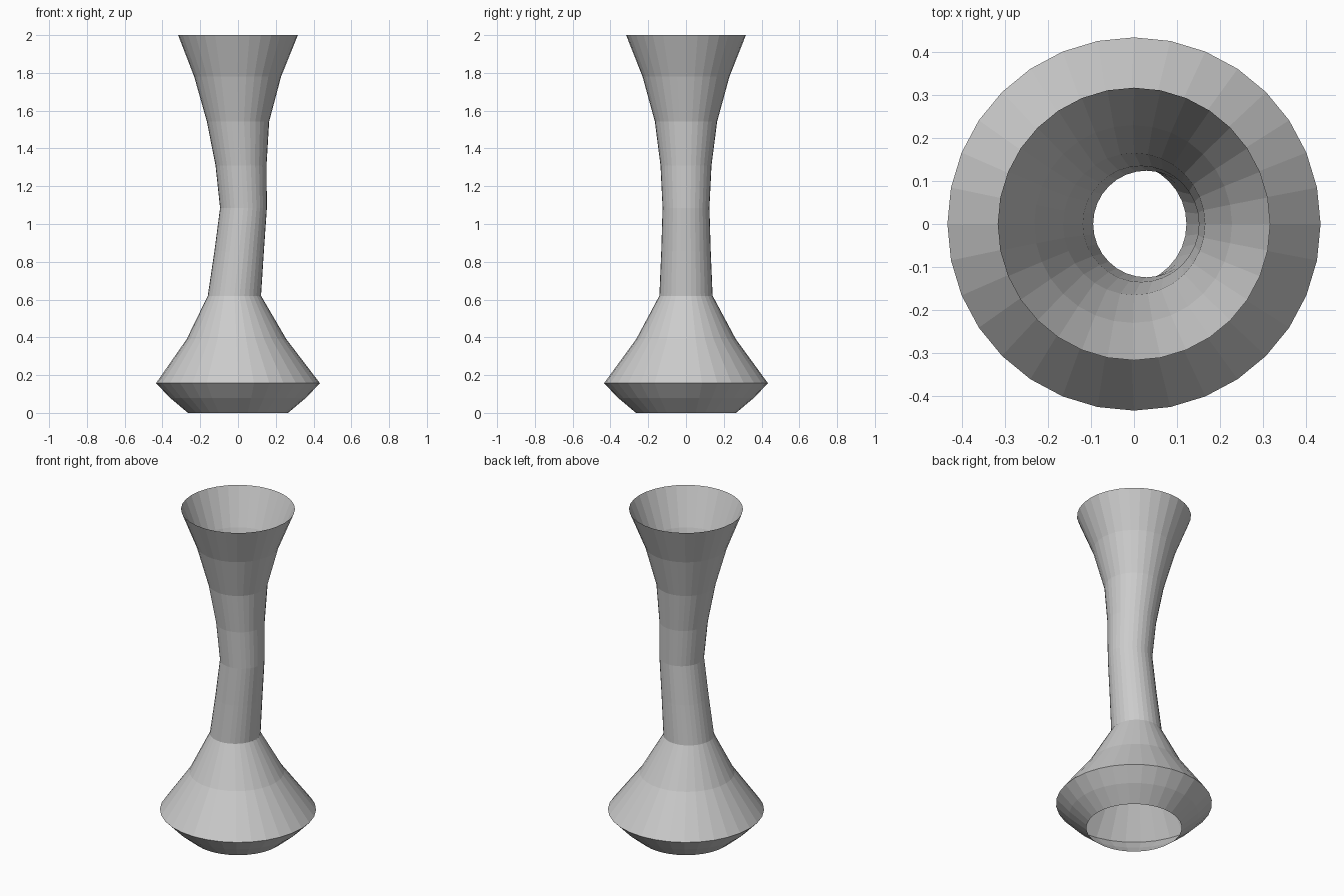
import bpy, bmesh
from math import cos, sin, pi

if "Cube" in bpy.data.objects:
    bpy.data.objects.remove(bpy.data.objects["Cube"])

SIDES = 32

# Vase profile: (height, radius, sideways offset of the ring centre)
RINGS = [
    (0.00, 0.265, 0.0), (0.08, 0.36, 0.0), (0.157, 0.434, 0.0),
    (0.39, 0.264, -0.008), (0.62, 0.141, -0.019), (0.855, 0.131, 0.006),
    (1.085, 0.124, 0.029), (1.31, 0.135, 0.016), (1.543, 0.165, 0.0),
    (1.78, 0.23, -0.002), (2.00, 0.317, 0.0),
]

# Single open shell, open at the mouth and at the foot
bm = bmesh.new()
loops = [[bm.verts.new((dx + r * cos(2 * pi * i / SIDES), r * sin(2 * pi * i / SIDES), z))
          for i in range(SIDES)] for z, r, dx in RINGS]
for low, high in zip(loops, loops[1:]):
    for i in range(SIDES):
        j = (i + 1) % SIDES
        bm.faces.new((low[i], low[j], high[j], high[i]))

mesh = bpy.data.meshes.new("vase_body")
bm.to_mesh(mesh)
bm.free()
bpy.context.collection.objects.link(bpy.data.objects.new("vase_body", mesh))
